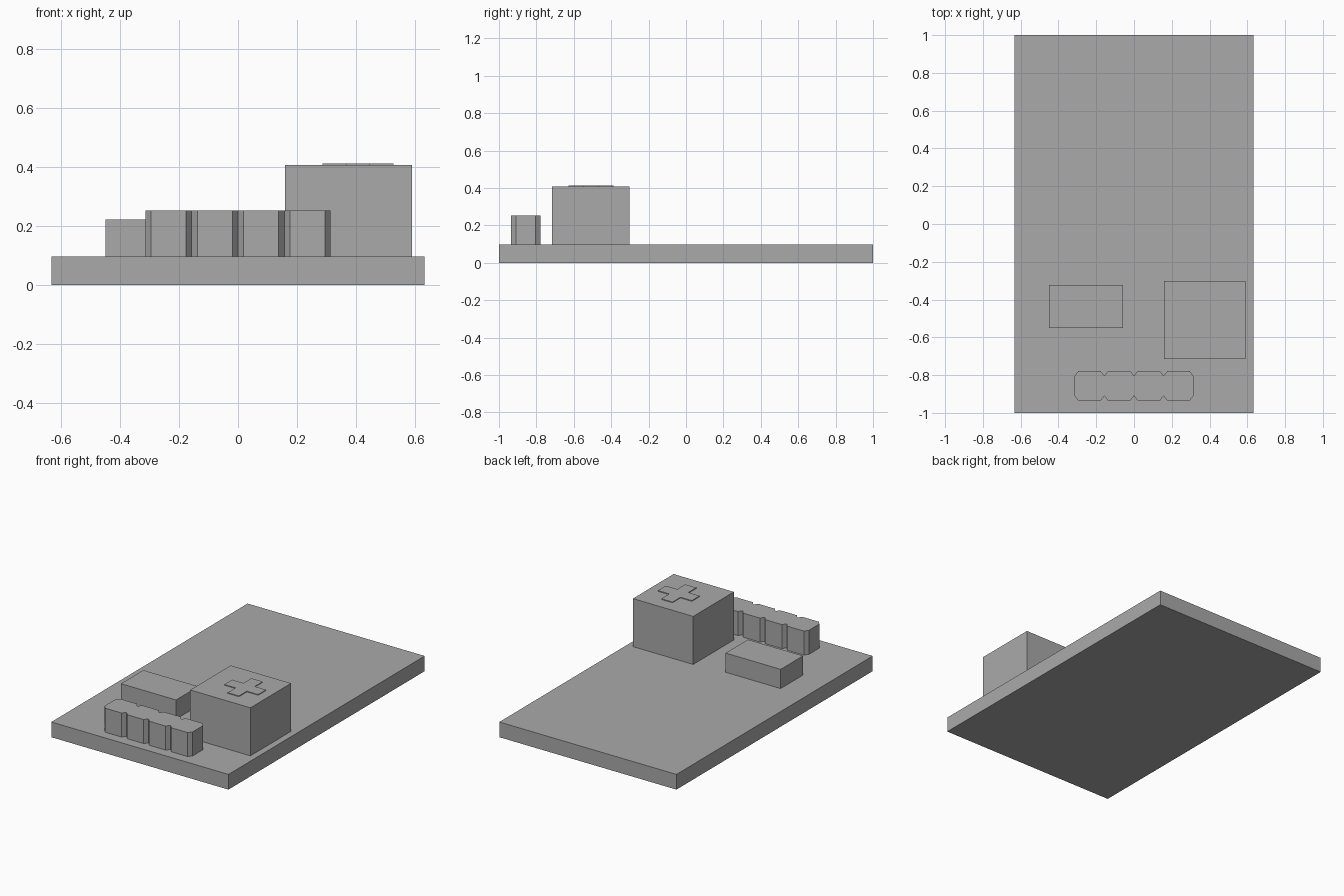
import bpy
import bmesh

cube = bpy.data.objects.get("Cube")
if cube:
    bpy.data.objects.remove(cube, do_unlink=True)

# One flat grey for the whole board
GREY = (0.4, 0.4, 0.4, 1)
grey = bpy.data.materials.new("board grey")
grey.use_nodes = True
grey.diffuse_color = GREY
grey.node_tree.nodes["Principled BSDF"].inputs["Base Color"].default_value = GREY


def prism(name, outline, bottom, top):
    """Extrude a plan outline (counter-clockwise) from bottom to top."""
    bm = bmesh.new()
    base = bm.faces.new([bm.verts.new((x, y, bottom)) for x, y in outline])
    lid = bmesh.ops.extrude_face_region(bm, geom=[base], use_keep_orig=True)
    verts = [g for g in lid["geom"] if isinstance(g, bmesh.types.BMVert)]
    bmesh.ops.translate(bm, verts=verts, vec=(0, 0, top - bottom))
    bmesh.ops.recalc_face_normals(bm, faces=bm.faces)
    mesh = bpy.data.meshes.new(name)
    bm.to_mesh(mesh)
    bm.free()
    mesh.materials.append(grey)
    obj = bpy.data.objects.new(name, mesh)
    bpy.context.collection.objects.link(obj)
    return obj


def rectangle(x0, x1, y0, y1):
    return [(x0, y0), (x1, y0), (x1, y1), (x0, y1)]


DECK = 0.098

# Flat board and its two rectangular components
prism("board", rectangle(-0.632, 0.632, -1, 1), 0, DECK)
prism("tall_block", rectangle(0.16, 0.59, -0.716, -0.302), DECK, 0.408)
prism("low_block", rectangle(-0.45, -0.057, -0.55, -0.322), DECK, 0.222)

# Raised cross on the tall block: one arm corner turned four times
arm, reach = 0.04, 0.121
cross = []
dx, dy = 1, 0
for _ in range(4):
    for a, b in ((reach, -arm), (reach, arm), (arm, arm)):
        cross.append((0.407 + a * dx - b * dy, -0.508 + a * dy + b * dx))
    dx, dy = -dy, dx
prism("cross_mark", cross, 0.408, 0.413)

# Four-way terminal strip with chamfered sections
pitch, half, cut_x, cut_y = 0.157, 0.078, 0.019, 0.025
front = []
for i in range(4):
    left = (i - 2) * pitch
    front += [(left, cut_y - half), (left + cut_x, -half),
              (left + pitch - cut_x, -half)]
front.append((2 * pitch, cut_y - half))
strip = front + [(-x, -y) for x, y in front]
prism("terminal_strip", [(x, y - 0.857) for x, y in strip], DECK, 0.253)
